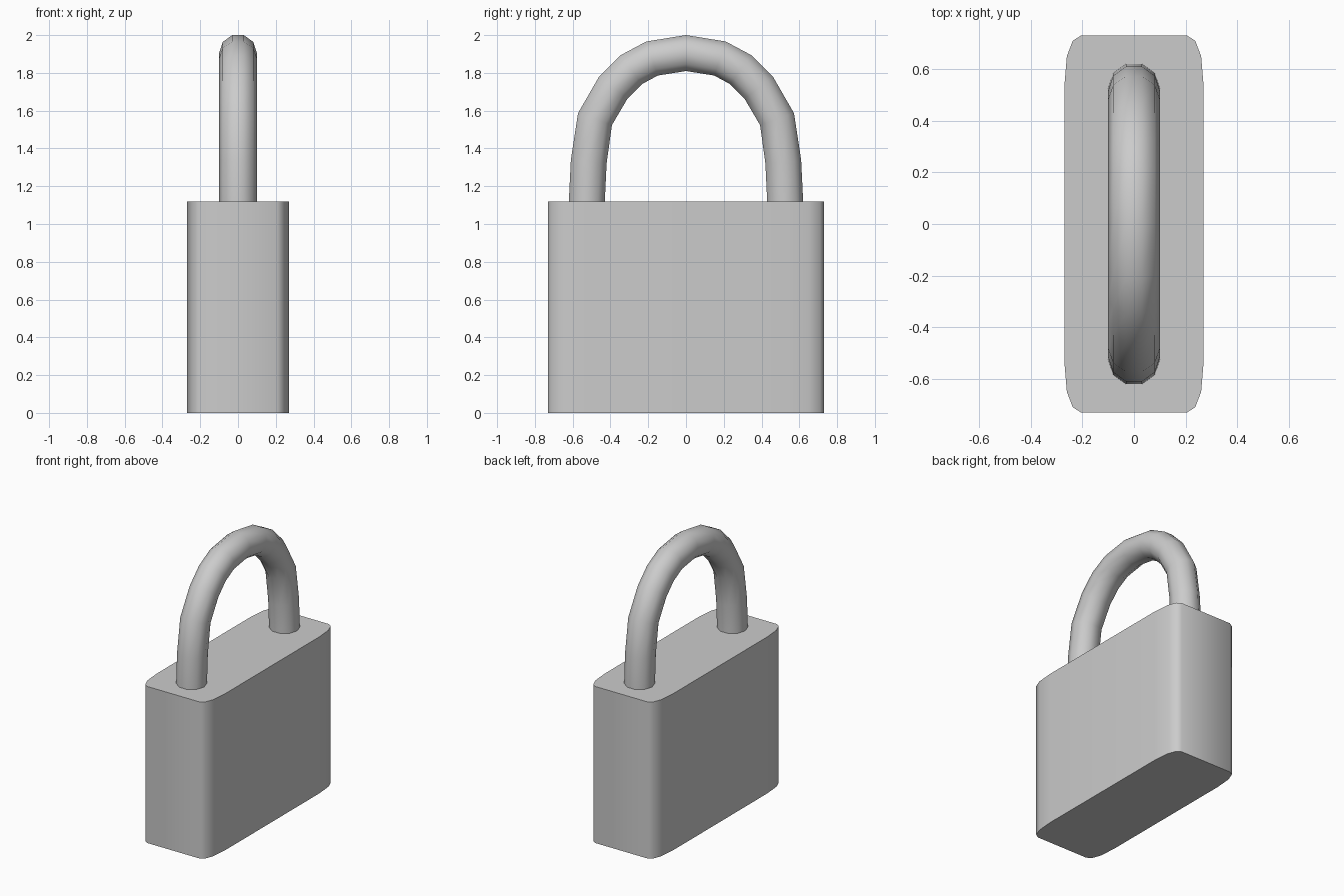
import bpy
import bmesh
import math
from mathutils import Vector

if "Cube" in bpy.data.objects:
    bpy.data.objects.remove(bpy.data.objects["Cube"])


def finish(bm, name):
    bmesh.ops.recalc_face_normals(bm, faces=bm.faces)
    mesh = bpy.data.meshes.new(name)
    bm.to_mesh(mesh)
    bm.free()
    obj = bpy.data.objects.new(name, mesh)
    bpy.context.collection.objects.link(obj)
    bpy.ops.object.select_all(action='DESELECT')
    obj.select_set(True)
    bpy.context.view_layer.objects.active = obj
    bpy.ops.object.shade_smooth_by_angle(angle=math.radians(50))
    return obj


def loft(rings, name):
    """Bridge equal-sized closed rings and cap both ends."""
    bm = bmesh.new()
    loops = [[bm.verts.new(p) for p in ring] for ring in rings]
    n = len(loops[0])
    for a, b in zip(loops, loops[1:]):
        for i in range(n):
            j = (i + 1) % n
            bm.faces.new((a[i], a[j], b[j], b[i]))
    bm.faces.new(loops[0])
    bm.faces.new(loops[-1])
    return finish(bm, name)


# Lock body: outline with softened corners, extruded straight up
corner = [(0.27, 0.53), (0.26, 0.65), (0.237, 0.71), (0.205, 0.73)]
right = [(x, -y) for x, y in reversed(corner)] + corner
outline = right + [(-x, -y) for x, y in right]
loft([[(x, y, z) for x, y in outline] for z in (0, 1.12)], "lock_body")

# Shackle: ten-sided tube swept along a mirrored arch
half = [(0.525, 1.08), (0.525, 1.12), (0.515, 1.33), (0.482, 1.555),
        (0.385, 1.722), (0.29, 1.817), (0.18, 1.876)]
path = [Vector((0, y, z)) for y, z in half] + [Vector((0, 0, 1.905))]
path += [Vector((0, -y, z)) for y, z in reversed(half)]
side = Vector((1, 0, 0))
rings = []
for i, p in enumerate(path):
    if i in (0, len(path) - 1):
        tangent = Vector((0, 0, 1 if i == 0 else -1))
    else:
        tangent = ((path[i + 1] - p).normalized()
                   + (p - path[i - 1]).normalized()).normalized()
    out = tangent.cross(side)
    rings.append([p + 0.1 * (side * math.cos(k * math.tau / 10)
                             + out * math.sin(k * math.tau / 10))
                  for k in range(10)])
loft(rings, "shackle")
